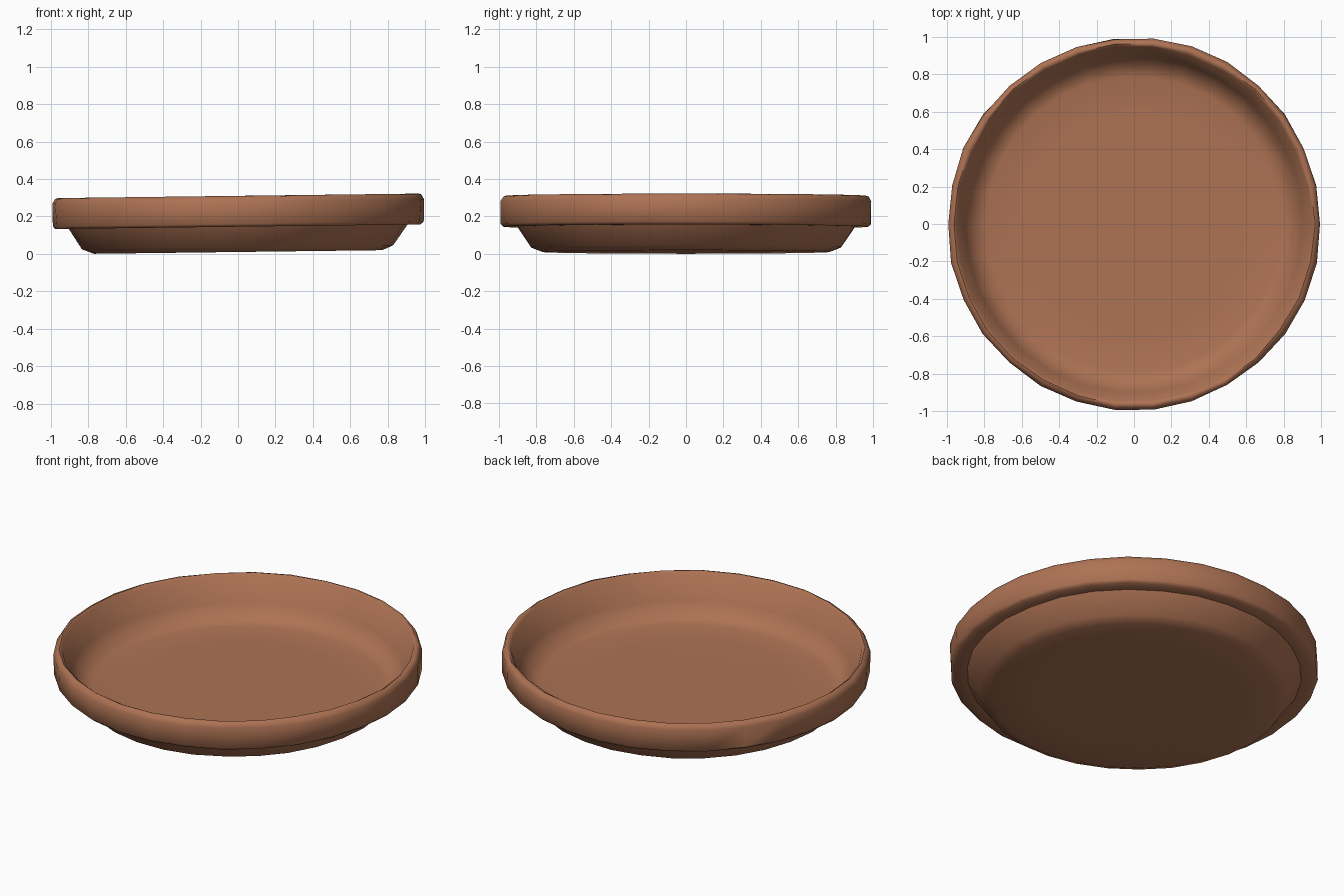
import bpy
import bmesh
import math
import random

random.seed(4)
SEGMENTS = 30
TILT = 0.0125   # the hand-made dish leans slightly upward to its left

if "Cube" in bpy.data.objects:
    bpy.data.objects.remove(bpy.data.objects["Cube"])

# Fired clay
clay = bpy.data.materials.new("terracotta_clay")
clay.use_nodes = True
color = (0.42, 0.17, 0.088, 1)
clay.diffuse_color = color
bsdf = next(n for n in clay.node_tree.nodes if n.type == "BSDF_PRINCIPLED")
bsdf.inputs["Base Color"].default_value = color
bsdf.inputs["Roughness"].default_value = 0.8

# Half section (radius, height), from under the base around the rim to the floor
section = [
    (0.55, 0.01), (0.77, 0.01), (0.835, 0.035),     # foot
    (0.91, 0.145), (0.98, 0.145), (0.997, 0.16),    # flare and lip underside
    (1.0, 0.28), (0.985, 0.305), (0.97, 0.31),      # rim band
    (0.955, 0.3), (0.905, 0.16), (0.85, 0.085),     # inner wall
    (0.79, 0.07), (0.6, 0.068),                     # floor
]

bm = bmesh.new()
rings = []
for radius, height in section:
    ring = []
    for i in range(SEGMENTS):
        angle = math.tau * i / SEGMENTS
        # Small thumb marks on the walls; the outline stays round
        dent = random.uniform(-0.008, 0) if radius > 0.8 else 0
        r = radius + dent
        x, y = r * math.cos(angle), r * math.sin(angle)
        ring.append(bm.verts.new((x, y, height + TILT * x)))
    rings.append(ring)

for low, high in zip(rings, rings[1:]):
    for i in range(SEGMENTS):
        j = (i + 1) % SEGMENTS
        bm.faces.new((low[i], low[j], high[j], high[i]))

# Close the underside and the floor with fans
for ring, height in ((rings[0], section[0][1]), (rings[-1], section[-1][1])):
    centre = bm.verts.new((0, 0, height))
    for i in range(SEGMENTS):
        bm.faces.new((centre, ring[i], ring[(i + 1) % SEGMENTS]))

bmesh.ops.recalc_face_normals(bm, faces=bm.faces[:])
mesh = bpy.data.meshes.new("shallow_dish")
bm.to_mesh(mesh)
bm.free()
mesh.materials.append(clay)
dish = bpy.data.objects.new("shallow_dish", mesh)
bpy.context.collection.objects.link(dish)

# Soft clay surfaces with a crisp lip underside
bpy.ops.object.select_all(action="DESELECT")
dish.select_set(True)
bpy.context.view_layer.objects.active = dish
bpy.ops.object.shade_smooth_by_angle(angle=math.radians(50))
